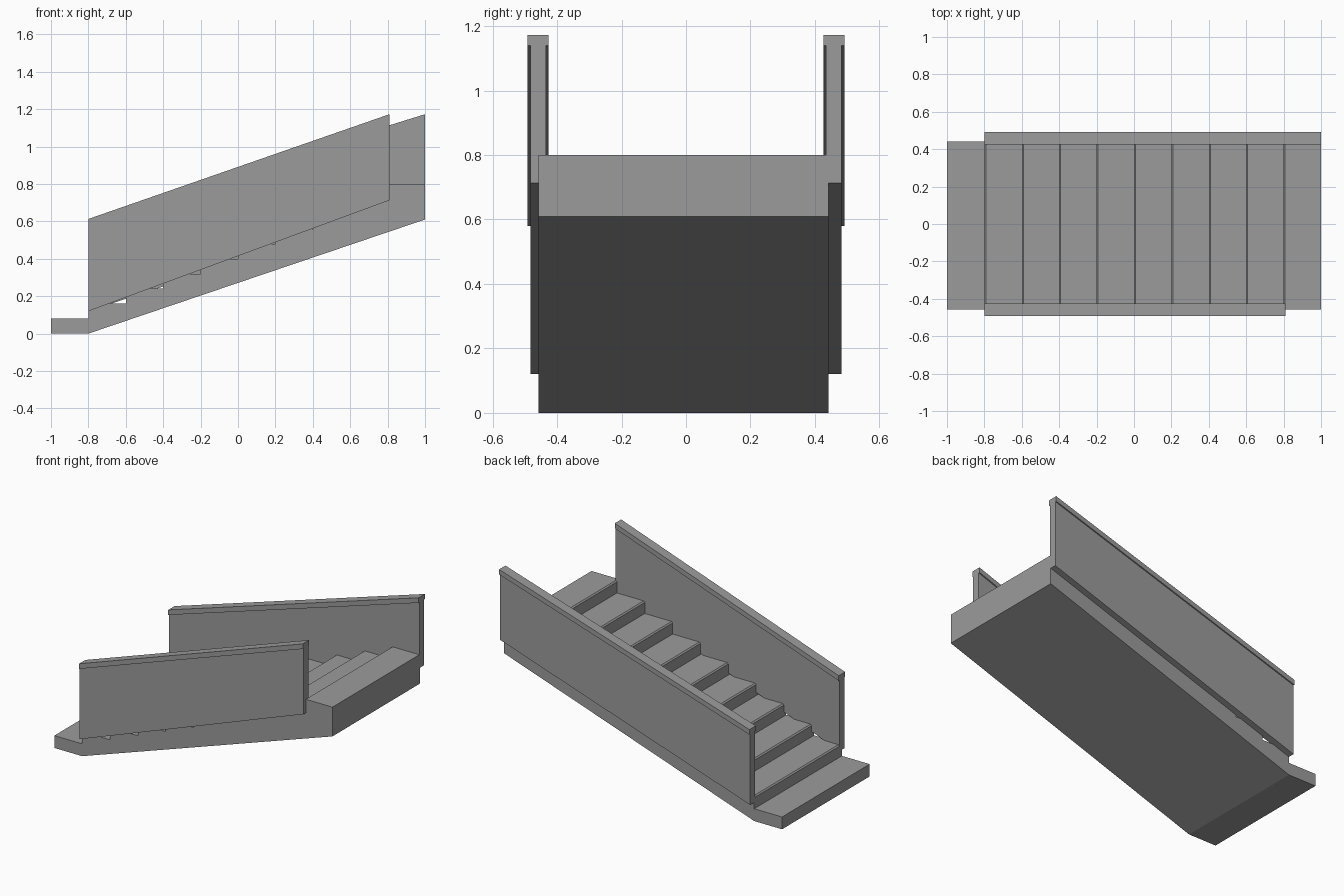
import bpy
import bmesh

cube = bpy.data.objects.get("Cube")
if cube:
    bpy.data.objects.remove(cube, do_unlink=True)

grey = bpy.data.materials.new("concrete grey")
grey.use_nodes = True
colour = (0.33, 0.33, 0.33, 1)
grey.diffuse_color = colour
grey.node_tree.nodes["Principled BSDF"].inputs["Base Color"].default_value = colour


def extrude_profile(name, profile, y0, y1):
    """Extrude an (x, z) outline along y into a closed solid."""
    bm = bmesh.new()
    face = bm.faces.new([bm.verts.new((x, y0, z)) for x, z in profile])
    result = bmesh.ops.extrude_face_region(bm, geom=[face])
    verts = [v for v in result["geom"] if isinstance(v, bmesh.types.BMVert)]
    bmesh.ops.translate(bm, verts=verts, vec=(0, y1 - y0, 0))
    bmesh.ops.recalc_face_normals(bm, faces=bm.faces)
    mesh = bpy.data.meshes.new(name)
    bm.to_mesh(mesh)
    bm.free()
    mesh.materials.append(grey)
    obj = bpy.data.objects.new(name, mesh)
    bpy.context.collection.objects.link(obj)
    return obj


# Stair flight: ten treads with slightly eased nosings over a sloping soffit
STEPS, RUN, RISE, EASE = 10, 0.2, 0.08, 0.008
outline = [(-1, 0)]
for i in range(STEPS):
    x, top = -1 + i * RUN, (i + 1) * RISE
    if i == 0:
        outline.append((x, top))
    else:
        outline += [(x, top - EASE), (x + EASE, top)]
    outline.append((x + RUN, top))
outline += [(1, 0.61), (-0.8, 0)]
extrude_profile("stair_flight", outline, -0.458, 0.442)


# Side walls, each capped by a wider sloping handrail
def balustrade(name, side, x_end):
    x_start = -0.8
    panel = [(x_start, 0.12), (x_end, 0.713), (x_end, 1.14), (x_start, 0.58)]
    rail = [(x_start, 0.58), (x_end, 1.14), (x_end, 1.173), (x_start, 0.613)]
    extrude_profile(name + "_wall", panel, side * 0.434, side * 0.483)
    extrude_profile(name + "_handrail", rail, side * 0.426, side * 0.491)


balustrade("front", -1, 0.81)
balustrade("back", 1, 1.0)
